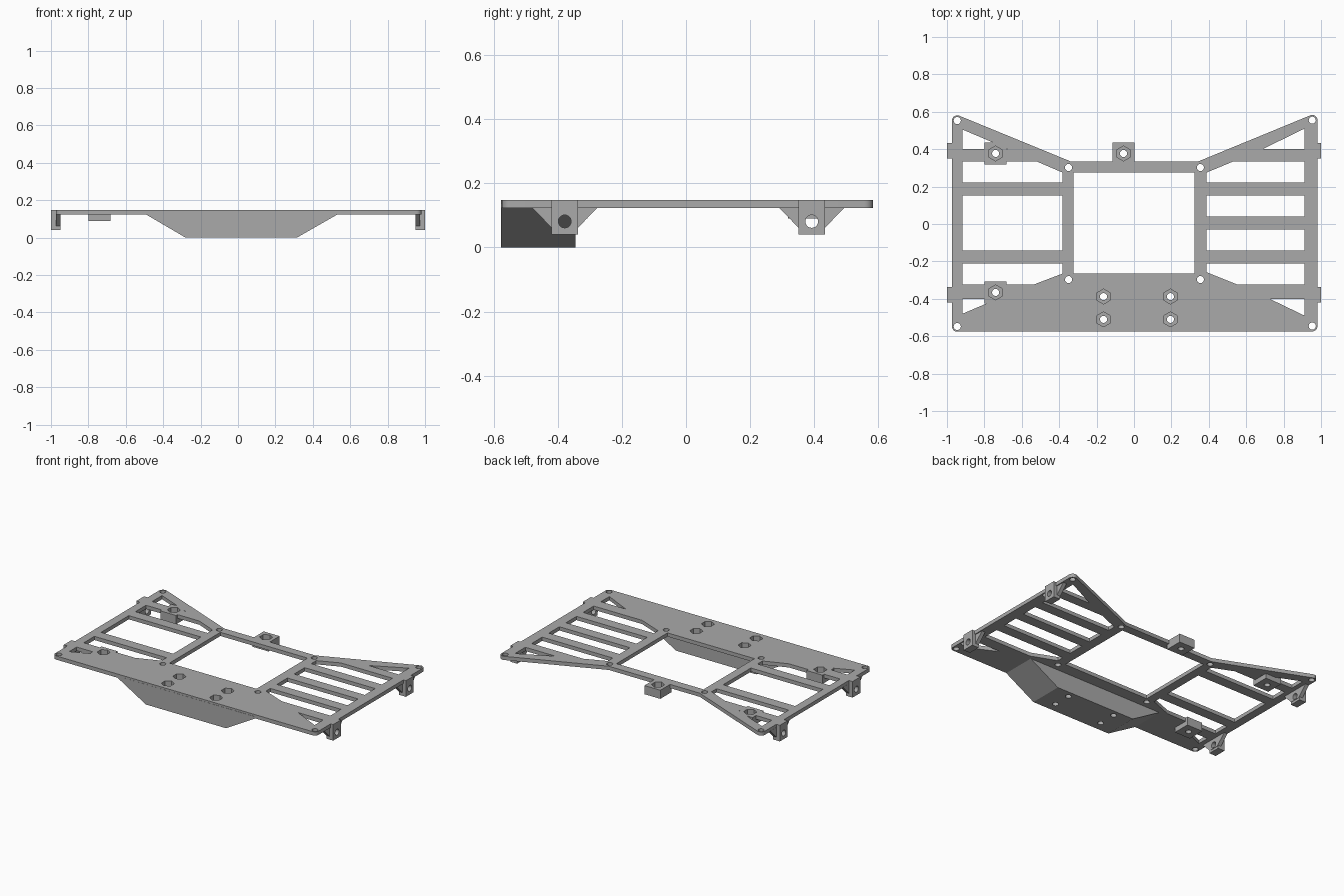
import bpy, bmesh
from math import cos, sin, pi

if "Cube" in bpy.data.objects:
    bpy.data.objects.remove(bpy.data.objects["Cube"], do_unlink=True)

TOP, UNDER, PAD = 0.148, 0.123, 0.09

grey = bpy.data.materials.new("plain grey")
grey.use_nodes = True
colour = (0.4, 0.4, 0.4, 1)
grey.diffuse_color = colour
grey.node_tree.nodes["Principled BSDF"].inputs["Base Color"].default_value = colour


def prism(bm, pts, lo, hi, axis="z"):
    """Extrude a closed 2D profile along an axis."""
    place = {"z": lambda a, b, h: (a, b, h),
             "y": lambda a, b, h: (a, h, b),
             "x": lambda a, b, h: (h, a, b)}[axis]
    low = [bm.verts.new(place(a, b, lo)) for a, b in pts]
    high = [bm.verts.new(place(a, b, hi)) for a, b in pts]
    faces = [bm.faces.new(low), bm.faces.new(high)]
    for i in range(len(pts)):
        j = (i + 1) % len(pts)
        faces.append(bm.faces.new((low[i], low[j], high[j], high[i])))
    bmesh.ops.recalc_face_normals(bm, faces=faces)


def rect(x0, x1, y0, y1):
    return [(x0, y0), (x1, y0), (x1, y1), (x0, y1)]


def ring(x, y, r, n=24, start=0.0):
    return [(x + r * cos(start + 2 * pi * i / n), y + r * sin(start + 2 * pi * i / n))
            for i in range(n)]


def arc(x, y, r, a0, a1, n=8):
    """Part of a circle, angles in quarter turns."""
    return [(x + r * cos((a0 + (a1 - a0) * i / n) * pi / 2),
             y + r * sin((a0 + (a1 - a0) * i / n) * pi / 2)) for i in range(n + 1)]


def make(name, prisms):
    """One object from a list of prism arguments."""
    bm = bmesh.new()
    for args in prisms:
        prism(bm, *args)
    me = bpy.data.meshes.new(name)
    bm.to_mesh(me)
    bm.free()
    me.materials.append(grey)
    ob = bpy.data.objects.new(name, me)
    bpy.context.collection.objects.link(ob)
    return ob


def combine(target, other, operation):
    """Apply a boolean and discard the helper."""
    mod = target.modifiers.new(other.name, "BOOLEAN")
    mod.object, mod.operation, mod.solver = other, operation, "EXACT"
    bpy.context.view_layer.objects.active = target
    bpy.ops.object.modifier_apply(modifier=mod.name)
    bpy.data.objects.remove(other, do_unlink=True)


# Plate outline with rounded corners and a waisted rear edge
corners = [(-0.945, -0.548), (0.953, -0.546), (0.953, 0.555), (-0.945, 0.553)]
(ax, ay), (bx, by), (cx, cy), (dx, dy) = corners
R = 0.028
outline = (arc(ax, ay, R, 2, 3) + arc(bx, by, R, -1, 0) + arc(cx, cy, R, 0, 1.25)
           + [(0.34, 0.333), (-0.335, 0.333)] + arc(dx, dy, R, 0.75, 2))
chassis = make("chassis_plate", [(outline, UNDER, TOP)])

# Openings: battery bay, slots between ribs and corner triangles
L0, L1, R0, R1 = -0.917, -0.382, 0.388, 0.912
openings = [
    rect(-0.323, 0.323, -0.265, 0.275),
    rect(L0, L1, -0.142, 0.152),
    rect(R0, R1, 0.04, 0.152),
    rect(R0, R1, -0.142, -0.03),
    [(L0, 0.222), (L1, 0.222), (L1, 0.275), (-0.52, 0.334), (L0, 0.334)],
    [(L0, -0.212), (L1, -0.212), (L1, -0.265), (-0.537, -0.324), (L0, -0.324)],
    [(R0, 0.222), (R1, 0.222), (R1, 0.334), (0.53, 0.334), (R0, 0.275)],
    [(R0, -0.212), (R1, -0.212), (R1, -0.324), (0.553, -0.324), (R0, -0.258)],
    [(L0, 0.505), (L0, 0.4), (-0.67, 0.4)],
    [(L0, -0.48), (L0, -0.4), (-0.73, -0.4)],
    [(R1, 0.51), (R1, 0.4), (0.687, 0.4)],
    [(R1, -0.49), (R1, -0.4), (0.725, -0.4)],
]
combine(chassis, make("openings", [(p, 0, 0.3) for p in openings]), "DIFFERENCE")

# Tapered block under the front edge
block = [(-0.49, UNDER), (-0.28, 0), (0.315, 0), (0.53, UNDER), (0.53, 0.135), (-0.49, 0.135)]
combine(chassis, make("front_block", [(block, -0.576, -0.345, "y")]), "UNION")

# Square nut pads, two on the right side and one at the rear
pads = [(-0.74, 0.377), (-0.74, -0.366), (-0.056, 0.377)]
S = 0.059
combine(chassis, make("nut_pads", [(rect(x - S, x + S, y - S, y + S), PAD, TOP)
                                   for x, y in pads]), "UNION")

# Hanging side brackets with triangular gussets
bracket_y = (-0.378, 0.392)
for y in bracket_y:
    for side in (-1, 1):
        span = sorted((side * 0.95, side))
        inner = sorted((side * 0.948, side * 0.974))
        tab = make("bracket", [(rect(y - 0.041, y + 0.041, 0.04, TOP), *span, "x")])
        gusset = [(y - 0.105, UNDER + 0.004), (y - 0.036, 0.056), (y + 0.036, 0.056),
                  (y + 0.105, UNDER + 0.004)]
        combine(tab, make("gusset", [(gusset, *inner, "x")]), "UNION")
        combine(chassis, tab, "UNION")

# Hexagonal nut recesses
block_bolts = [(x, y) for x in (-0.163, 0.195) for y in (-0.388, -0.51)]
hexes = [(ring(x, y, 0.04, 6, pi / 2), 0.11, 0.3) for x, y in block_bolts + pads]
combine(chassis, make("nut_recesses", hexes), "DIFFERENCE")

# Bolt bores, corner and bay screw holes, and bracket pin holes
screws = corners + [(x, y) for x in (-0.35, 0.355) for y in (-0.297, 0.302)]
bores = [(ring(x, y, 0.019), -0.1, 0.3) for x, y in block_bolts + pads + screws]
bores += [(ring(y, 0.081, 0.02), *sorted((s * 0.93, s * 1.1)), "x")
          for y in bracket_y for s in (-1, 1)]
combine(chassis, make("bores", bores), "DIFFERENCE")

# Keep edges crisp while the bores read as round
bpy.ops.object.select_all(action="DESELECT")
chassis.select_set(True)
bpy.context.view_layer.objects.active = chassis
bpy.ops.object.shade_smooth_by_angle(angle=pi / 7)
